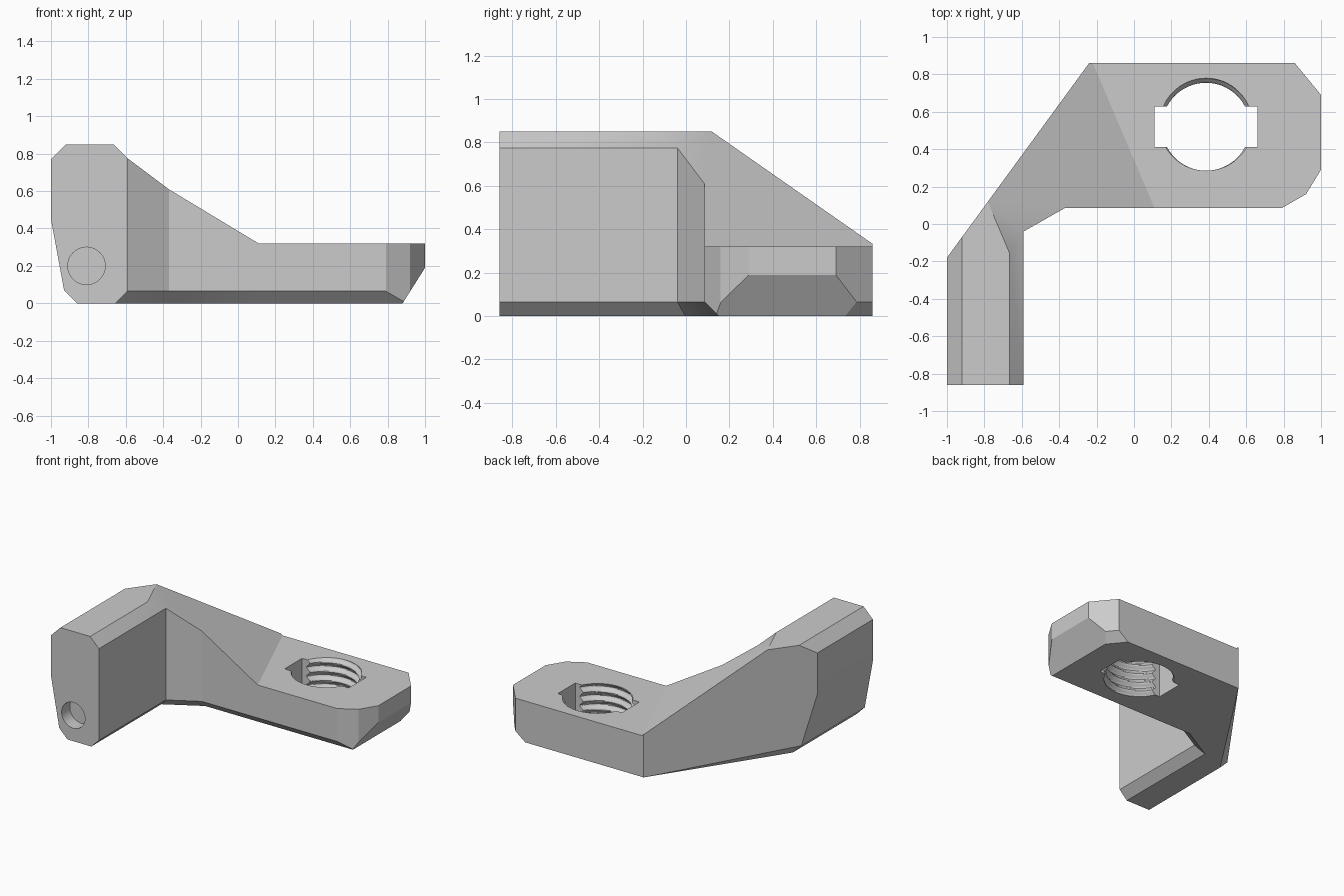
import bpy, bmesh, math
from mathutils import Vector

if "Cube" in bpy.data.objects:
    bpy.data.objects.remove(bpy.data.objects["Cube"], do_unlink=True)

grey = bpy.data.materials.new("light_grey_plastic")
grey.use_nodes = True
grey.diffuse_color = (0.6, 0.6, 0.6, 1)
grey.node_tree.nodes["Principled BSDF"].inputs["Base Color"].default_value = (0.6, 0.6, 0.6, 1)

PLATE_TOP, ARM_TOP, SHOULDER, FOOT = 0.32, 0.85, 0.775, 0.065


def slope(x, y):
    """Height of the brace's slanted top."""
    return PLATE_TOP - 0.604 * (x - 0.11) - 0.257 * (y - 0.085)


def to_object(bm, name):
    bmesh.ops.recalc_face_normals(bm, faces=bm.faces)
    mesh = bpy.data.meshes.new(name)
    bm.to_mesh(mesh)
    bm.free()
    ob = bpy.data.objects.new(name, mesh)
    bpy.context.collection.objects.link(ob)
    mesh.materials.append(grey)
    return ob


def cut(bm, point, normal):
    """Slice off everything on the normal's side of a plane and cap it."""
    geom = bm.verts[:] + bm.edges[:] + bm.faces[:]
    bmesh.ops.bisect_plane(bm, geom=geom, dist=1e-5, plane_co=point,
                           plane_no=Vector(normal).normalized(), clear_outer=True)
    rim = [e for e in bm.edges if e.is_boundary]
    if rim:
        bmesh.ops.holes_fill(bm, edges=rim)


def subtract(target, tool):
    mod = target.modifiers.new("cut", "BOOLEAN")
    mod.operation, mod.object, mod.solver = "DIFFERENCE", tool, "EXACT"
    bpy.context.view_layer.update()
    graph = bpy.context.evaluated_depsgraph_get()
    mesh = bpy.data.meshes.new_from_object(target.evaluated_get(graph))
    target.modifiers.clear()
    target.data = mesh
    bpy.data.objects.remove(tool, do_unlink=True)


# Bracket outline, each corner as x, y, top height, foot height and base x, y
front_in = (-0.59, -0.86, SHOULDER, FOOT, -0.655, -0.86)
inner = (-0.59, -0.04, SHOULDER, FOOT, -0.655, -0.002)
bend = (-0.37, 0.085, slope(-0.37, 0.085), FOOT, -0.387, 0.15)
crease = (0.11, 0.085, PLATE_TOP, FOOT, 0.11, 0.15)


def plain(x, y, top=PLATE_TOP):
    return (x, y, top, 0, x, y)


nose = (0.79, 0.085, PLATE_TOP, FOOT, 0.79, 0.15)
tip = [plain(0.903, 0.15), plain(0.92, 0.16), plain(1, 0.29), plain(1, 0.69), plain(0.86, 0.86)]
crease_back = plain(-0.22, 0.86)
back = plain(-0.24, 0.86, slope(-0.24, 0.86))
ridge = plain(-0.7818, 0.1186, ARM_TOP)
side = plain(-1, -0.18, ARM_TOP)
front_out = plain(-1, -0.86, ARM_TOP)
outline = [front_in, inner, bend, crease, nose, *tip, crease_back, back, ridge, side, front_out]

bm = bmesh.new()
cache = {}


def vert(x, y, z):
    key = (round(x, 4), round(y, 4), round(z, 4))
    if key not in cache:
        cache[key] = bm.verts.new((x, y, z))
    return cache[key]


def top(c):
    return vert(c[0], c[1], c[2])


def foot(c):
    return vert(c[0], c[1], c[3])


def base(c):
    return vert(c[4], c[5], 0)


def face(*verts):
    unique = list(dict.fromkeys(verts))
    if len(unique) > 2:
        bm.faces.new(unique)


# Walls with the bevel strip under the inner edges
for a, b in zip(outline, outline[1:]):
    face(foot(a), foot(b), top(b), top(a))
    face(base(a), base(b), foot(b), foot(a))
face(*[base(c) for c in reversed(outline)])

# Arm front and top, shoulder chamfer, slanted brace top, plate top
shoulder = vert(-0.665, -0.86, ARM_TOP)
knee = vert(-0.665, -0.157, ARM_TOP)
face(base(front_out), base(front_in), foot(front_in), top(front_in), shoulder, top(front_out))
face(top(front_out), shoulder, knee, top(ridge), top(side))
face(top(front_in), top(inner), knee, shoulder)
face(knee, *[top(c) for c in (inner, bend, crease, crease_back, back, ridge)])
face(*[top(c) for c in (crease, nose, *tip, crease_back)])
bmesh.ops.recalc_face_normals(bm, faces=bm.faces)

# Outer chamfers: arm top, arm taper, arm foot, undercut tip, rear corner foot
cut(bm, (-1, 0, 0.77), (-1, 0, 1))
cut(bm, (-1, 0, 0.45), (-0.38, 0, -0.07))
cut(bm, (-0.93, 0, 0.07), (-1, 0, -1))
cut(bm, (1, 0, 0.19), (0.19, 0, -0.12))
d = Vector((-0.14, 0.17, 0)).normalized()
cut(bm, (1, 0.69, FOOT), (d.y, -d.x, -1))

# Bevel under the slanted back wall, fading out at the back corner
a, b, c = Vector((-0.24, 0.86, 0)), Vector((-0.93, -0.084, 0.07)), Vector((-0.86, -0.08, 0))
n = (b - a).cross(c - a)
cut(bm, a, n if n.z < 0 else -n)
bracket = to_object(bm, "threaded_bracket")


# Bores along the arm
def bore(x, z, radius, y0, y1):
    bm = bmesh.new()
    bmesh.ops.create_cone(bm, cap_ends=True, segments=48, radius1=radius,
                          radius2=radius, depth=y1 - y0)
    for v in bm.verts:
        v.co = (x + v.co.x, (y0 + y1) / 2 + v.co.z, z + v.co.y)
    subtract(bracket, to_object(bm, "bore_cutter"))


bore(-0.84, 0.61, 0.07, -1, 0.5)      # screw hole
bore(-0.84, 0.61, 0.095, -1, -0.78)   # front recess
bore(-0.84, 0.61, 0.1, -0.12, 0.5)    # back recess
bore(-0.81, 0.2, 0.1, -1, -0.76)      # blind hole

# Threaded socket: helical groove
CX, CY, PITCH, SIDES, ROWS = 0.385, 0.52, 0.07, 64, 50
bm = bmesh.new()
rings = []
for k in range(ROWS + 1):
    z = -0.02 + 0.36 * k / ROWS
    ring = []
    for i in range(SIDES):
        a = math.tau * i / SIDES
        turn = (z - PLATE_TOP) / PITCH - (a - math.pi / 2) / math.tau
        r = 0.2475 + 0.0125 * math.cos(math.tau * turn)
        ring.append(bm.verts.new((CX + r * math.cos(a), CY + r * math.sin(a), z)))
    rings.append(ring)
for lo, hi in zip(rings, rings[1:]):
    for i in range(SIDES):
        j = (i + 1) % SIDES
        bm.faces.new((lo[i], lo[j], hi[j], hi[i]))
bm.faces.new(rings[0][::-1])
bm.faces.new(rings[-1])
subtract(bracket, to_object(bm, "thread_cutter"))

# Key slots on both sides of the socket
bm = bmesh.new()
bmesh.ops.create_cube(bm, size=1)
bmesh.ops.scale(bm, vec=(0.55, 0.215, 1), verts=bm.verts)
bmesh.ops.translate(bm, vec=(CX, CY, 0), verts=bm.verts)
subtract(bracket, to_object(bm, "slot_cutter"))

bpy.context.view_layer.objects.active = bracket
bracket.select_set(True)
bpy.ops.object.shade_smooth_by_angle(angle=math.radians(25))
